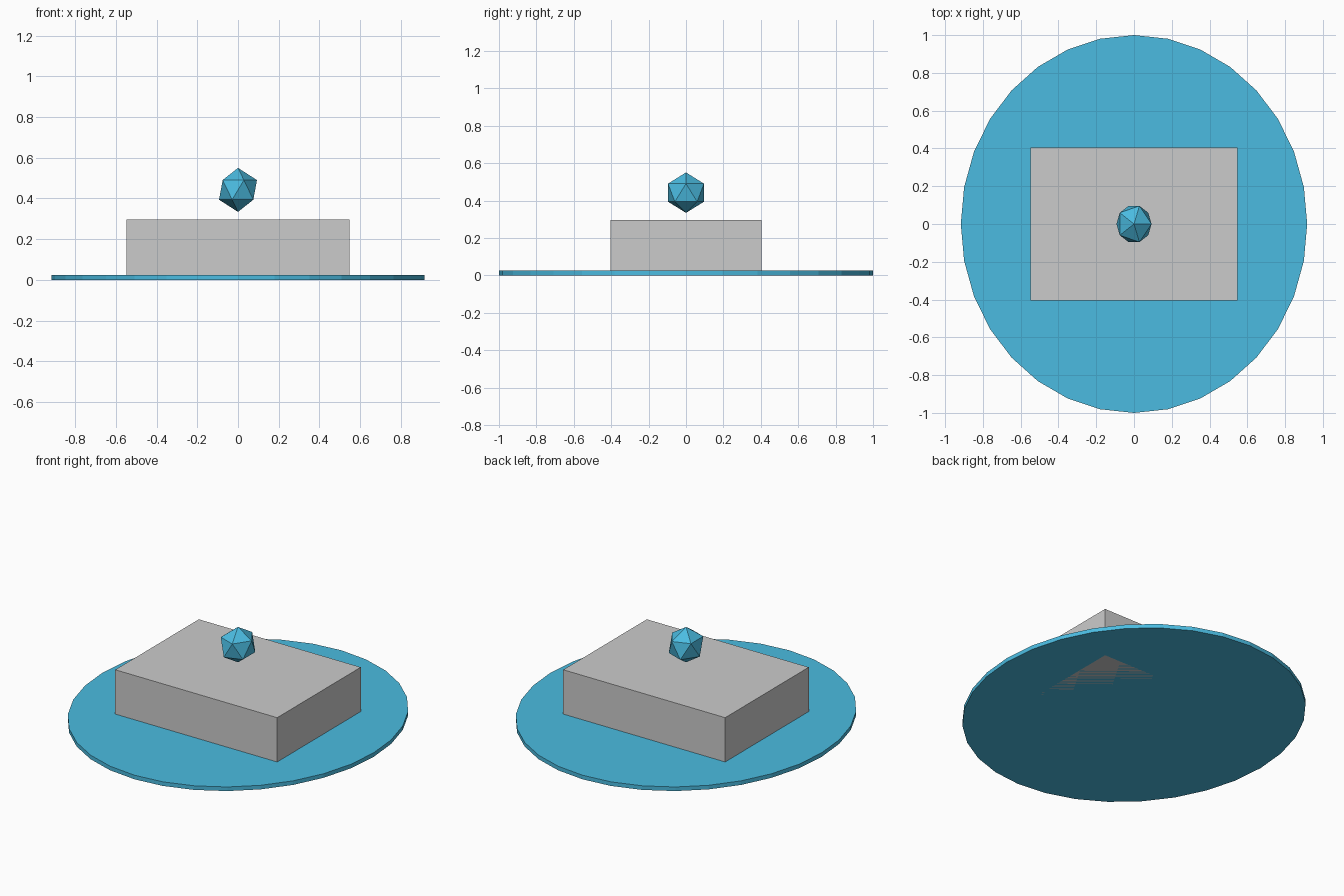
import bpy

if "Cube" in bpy.data.objects:
    bpy.data.objects.remove(bpy.data.objects["Cube"])


def coloured(obj, mat):
    obj.data.materials.append(mat)


blue = bpy.data.materials.new("blue")
blue.diffuse_color = (0.07, 0.5, 0.75, 1)
blue.use_nodes = True
blue.node_tree.nodes["Principled BSDF"].inputs["Base Color"].default_value = blue.diffuse_color

# Thin oval base plate, 32 sides
bpy.ops.mesh.primitive_cylinder_add(vertices=32, radius=1, depth=0.025,
                                    location=(0, 0, 0.0125))
base = bpy.context.object
base.name = "base_plate"
base.scale.x = 0.917
coloured(base, blue)

# Grey block, standing on the ground through the plate
bpy.ops.mesh.primitive_cube_add(size=1, location=(0, 0, 0.148))
block = bpy.context.object
block.name = "block"
block.scale = (1.096, 0.808, 0.296)

# Faceted floating gem
bpy.ops.mesh.primitive_ico_sphere_add(subdivisions=1, radius=1,
                                      location=(0, 0, 0.442))
gem = bpy.context.object
gem.name = "floating_gem"
gem.scale = (0.104, 0.113, 0.108)
coloured(gem, blue)
